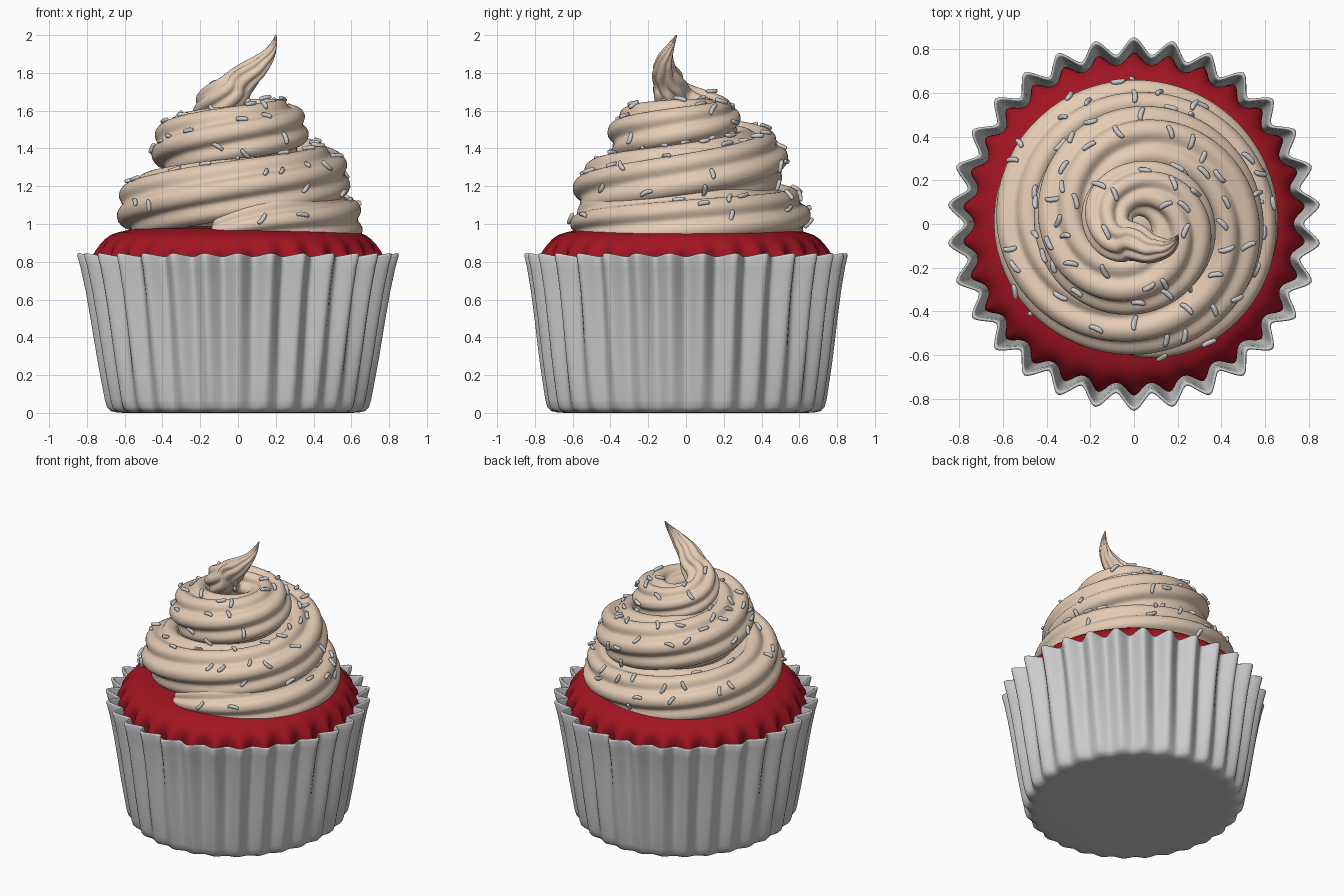
import bpy, bmesh, math, random
from mathutils import Vector, Matrix
from mathutils.bvhtree import BVHTree

if "Cube" in bpy.data.objects:
    bpy.data.objects.remove(bpy.data.objects["Cube"])

random.seed(7)
PLEATS = 30


def material(name, rgb):
    m = bpy.data.materials.new(name)
    m.diffuse_color = (*rgb, 1)
    m.use_nodes = True
    m.node_tree.nodes["Principled BSDF"].inputs["Base Color"].default_value = m.diffuse_color
    return m


def finish(name, bm, mat=None):
    bmesh.ops.remove_doubles(bm, verts=bm.verts, dist=1e-5)
    bmesh.ops.recalc_face_normals(bm, faces=bm.faces)
    me = bpy.data.meshes.new(name)
    bm.to_mesh(me)
    bm.free()
    me.shade_smooth()
    ob = bpy.data.objects.new(name, me)
    bpy.context.collection.objects.link(ob)
    if mat:
        me.materials.append(mat)
    return ob


def skin(bm, rings):
    # bridge closed rings of equal length
    n = len(rings[0])
    vs = [[bm.verts.new(p) for p in ring] for ring in rings]
    for a, b in zip(vs, vs[1:]):
        for i in range(n):
            j = (i + 1) % n
            bm.faces.new((a[i], a[j], b[j], b[i]))
    return vs


def pleated(name, profile, mat=None, stretch=0.0):
    # profile rows: mean radius, pleat depth, height, rim waviness
    # stretch widens the foot along y, fading out at the rim
    n = PLEATS * 12
    rings = []
    for r, amp, z, wave in profile:
        sy = 1 + stretch * max(0, 1 - z / .83)
        ring = []
        for i in range(n):
            t = 2 * math.pi * i / n
            w = math.asin(0.8 * math.cos(PLEATS * (t - math.pi / 2))) / math.asin(0.8)
            q = r + amp * w
            ring.append((q * math.cos(t), q * math.sin(t) * sy, z + wave * w))
        rings.append(ring)
    bm = bmesh.new()
    skin(bm, rings)
    return finish(name, bm, mat)


red = material("red_cake", (0.36, 0.007, 0.016))
cream = material("cream_frosting", (0.78, 0.6, 0.46))

# Pleated paper wrapper: outside, rim, inside
pleated("wrapper", [
    (0, 0, 0, 0), (.6, 0, 0, 0), (.64, .004, .002, 0), (.668, .010, .01, 0), (.684, .013, .03, 0),
    (.694, .015, .07, 0), (.712, .018, .18, 0), (.730, .022, .3, 0), (.757, .028, .5, 0),
    (.779, .033, .65, 0), (.803, .036, .77, .004), (.817, .039, .825, .009),
    (.814, .039, .834, .009), (.808, .039, .837, .009), (.801, .039, .834, .009),
    (.797, .039, .825, .009), (.783, .036, .77, .004),
    (.705, .022, .3, 0), (.65, .013, .03, 0), (0, 0, .02, 0)], stretch=.055)

# Cake with fluted side and domed top
pleated("cake", [
    (0, 0, .4, 0), (.68, .02, .4, 0), (.752, .034, .78, 0), (.752, .026, .825, 0),
    (.745, .013, .86, 0), (.73, .006, .89, 0), (.705, .003, .92, 0), (.675, .001, .942, 0),
    (.63, 0, .957, 0), (.55, 0, .975, 0), (.3, 0, 1.0, 0), (0, 0, 1.01, 0)], red)

# Hidden filling inside the swirl
pleated("frosting_core", [
    (0, 0, .98, 0), (.42, 0, .98, 0), (.36, 0, 1.2, 0), (.2, 0, 1.42, 0),
    (.12, 0, 1.52, 0), (0, 0, 1.53, 0)], cream)

# Swirl path: turn in degrees, centre radius, height, rope radius
path = [(-6, .5, .97, .02), (0, .5, .97, .075), (30, .49, 1.0, .135), (90, .49, 1.01, .165),
        (180, .485, 1.03, .165), (270, .47, 1.08, .17), (360, .42, 1.165, .17),
        (450, .42, 1.235, .17), (540, .365, 1.33, .17), (630, .29, 1.40, .165),
        (720, .25, 1.46, .16), (810, .22, 1.50, .15), (900, .165, 1.545, .12),
        (960, .14, 1.585, .115), (1020, .108, 1.645, .105), (1090, .085, 1.735, .085),
        (1128, .146, 1.82, .06), (1145, .186, 1.885, .038), (1157, .203, 1.945, .019),
        (1166, .207, 2.0, .003)]


def sample(u):
    i = min(int(u), len(path) - 2)
    f = u - i
    p0, p1, p2, p3 = (path[max(0, min(len(path) - 1, i + k))] for k in (-1, 0, 1, 2))
    return [0.5 * (2 * b + (c - a) * f + (2 * a - 5 * b + 4 * c - d) * f * f
                   + (3 * b - a - 3 * c + d) * f ** 3) for a, b, c, d in zip(p0, p1, p2, p3)]


def centre(u):
    phi, R, z, r = sample(u)
    t = math.radians(phi - 100)
    return Vector((R * math.cos(t), R * math.sin(t), z))


# Frosting rope with a twisted star-shaped section
SEG, SIDES, LOBES = 20, 72, 7
rings = []
last = len(path) - 1
for k in range(last * SEG + 1):
    u = k / SEG
    phi, R, z, r = sample(u)
    tan = (centre(min(u + .2, last)) - centre(max(u - .2, 0))).normalized()
    side = tan.cross(Vector((0, 0, 1))).normalized()
    up = side.cross(tan)
    c = centre(u)
    twist = -math.radians(phi) * 0.3
    ring = []
    for i in range(SIDES):
        a = 2 * math.pi * i / SIDES
        w = math.cos(LOBES * (a + twist))
        q = max(r, .002) * (0.99 + 0.1 * w - 0.02 * math.cos(2 * LOBES * (a + twist)))
        ring.append(c + side * q * math.cos(a) + up * q * math.sin(a))
    rings.append(ring)
bm = bmesh.new()
vs = skin(bm, rings)
bm.faces.new(vs[0])
bm.faces.new(vs[-1])
bmesh.ops.recalc_face_normals(bm, faces=bm.faces)
tree = BVHTree.FromBMesh(bm)
finish("frosting_swirl", bm, cream)

# Sprinkles: small bent capsules thrown onto the frosting from above and the sides
bm = bmesh.new()
placed = []
for tries in range(3000):
    if len(placed) >= 88:
        break
    t = random.uniform(0, 2 * math.pi)
    d = Vector((math.cos(t), math.sin(t), 0))
    if tries % 3:
        start, ray = d * 0.655 * math.sqrt(random.uniform(.01, 1)) + Vector((0, 0, 3)), Vector((0, 0, -1))
    else:
        start, ray = d * 2 + Vector((0, 0, random.uniform(1, 1.65))), -d
    hit, nor, _, _ = tree.ray_cast(start, ray)
    if hit is None or hit.z < 0.99 or hit.z > 1.76 or any((hit - p).length < .07 for p in placed):
        continue
    placed.append(hit)
    if nor.dot(ray) > 0:
        nor = -nor
    rot = nor.to_track_quat('Z', 'Y').to_matrix().to_4x4()
    mat = Matrix.Translation(hit + nor * .006) @ rot @ Matrix.Rotation(random.uniform(0, 6.28), 4, 'Z')
    half = random.uniform(.019, .026)
    new = bmesh.ops.create_uvsphere(bm, u_segments=10, v_segments=7, radius=.0125)["verts"]
    for v in new:
        x, y, h = v.co
        h += half * max(-1, min(1, h / .006))
        v.co = mat @ Vector((h, y + 5 * h * h, x))
finish("sprinkles", bm)
